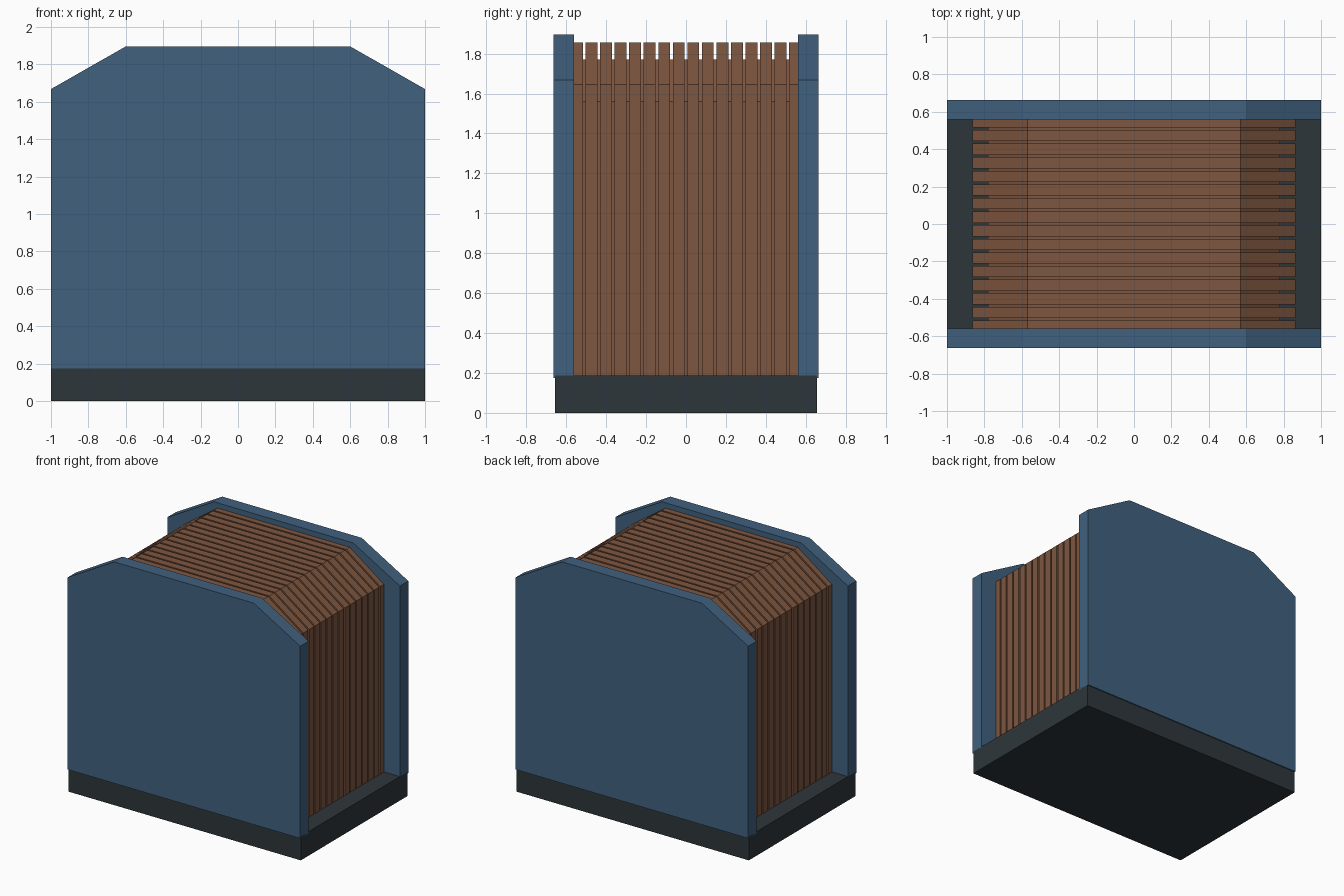
import bpy

if "Cube" in bpy.data.objects:
    bpy.data.objects.remove(bpy.data.objects["Cube"])


def material(name, rgb):
    m = bpy.data.materials.new(name)
    m.diffuse_color = (*rgb, 1.0)
    m.use_nodes = True
    m.node_tree.nodes["Principled BSDF"].inputs["Base Color"].default_value = m.diffuse_color
    return m


BLUE = material("slate blue", (0.052, 0.119, 0.209))
BROWN = material("copper brown", (0.208, 0.093, 0.051))
DARK = material("dark charcoal", (0.027, 0.037, 0.043))


def prism(name, half_profile, y0, y1, mat):
    """Extrude a profile, mirrored in x, from y0 to y1."""
    outline = half_profile + [(-x, z) for x, z in reversed(half_profile)]
    n = len(outline)
    verts = [(x, y, z) for y in (y0, y1) for x, z in outline]
    faces = [tuple(range(n)), tuple(range(2 * n - 1, n - 1, -1))]
    faces += [(i, i + n, (i + 1) % n + n, (i + 1) % n) for i in range(n)]
    mesh = bpy.data.meshes.new(name)
    mesh.from_pydata(verts, [], faces)
    mesh.materials.append(mat)
    obj = bpy.data.objects.new(name, mesh)
    bpy.context.collection.objects.link(obj)
    return obj


# base slab
prism("base", [(1.0, 0.0), (1.0, 0.187)], -0.656, 0.656, DARK)

# front and back end plates with clipped shoulders
plate = [(1.0, 0.174), (1.0, 1.668), (0.6, 1.896)]
prism("front_plate", plate, -0.664, -0.56, BLUE)
prism("back_plate", plate, 0.56, 0.664, BLUE)

# inner core
prism("core", [(0.78, 0.18), (0.78, 1.56), (0.57, 1.77)], -0.57, 0.57, BROWN)

# stacked fins, outermost ones set into the end plates
PITCH, WIDTH = 0.0727, 0.060
fin = [(0.863, 0.18), (0.863, 1.645), (0.57, 1.855)]
for i in range(16):
    y = (i - 7.5) * PITCH
    prism(f"fin_{i + 1}", fin, y - WIDTH / 2, y + WIDTH / 2, BROWN)
